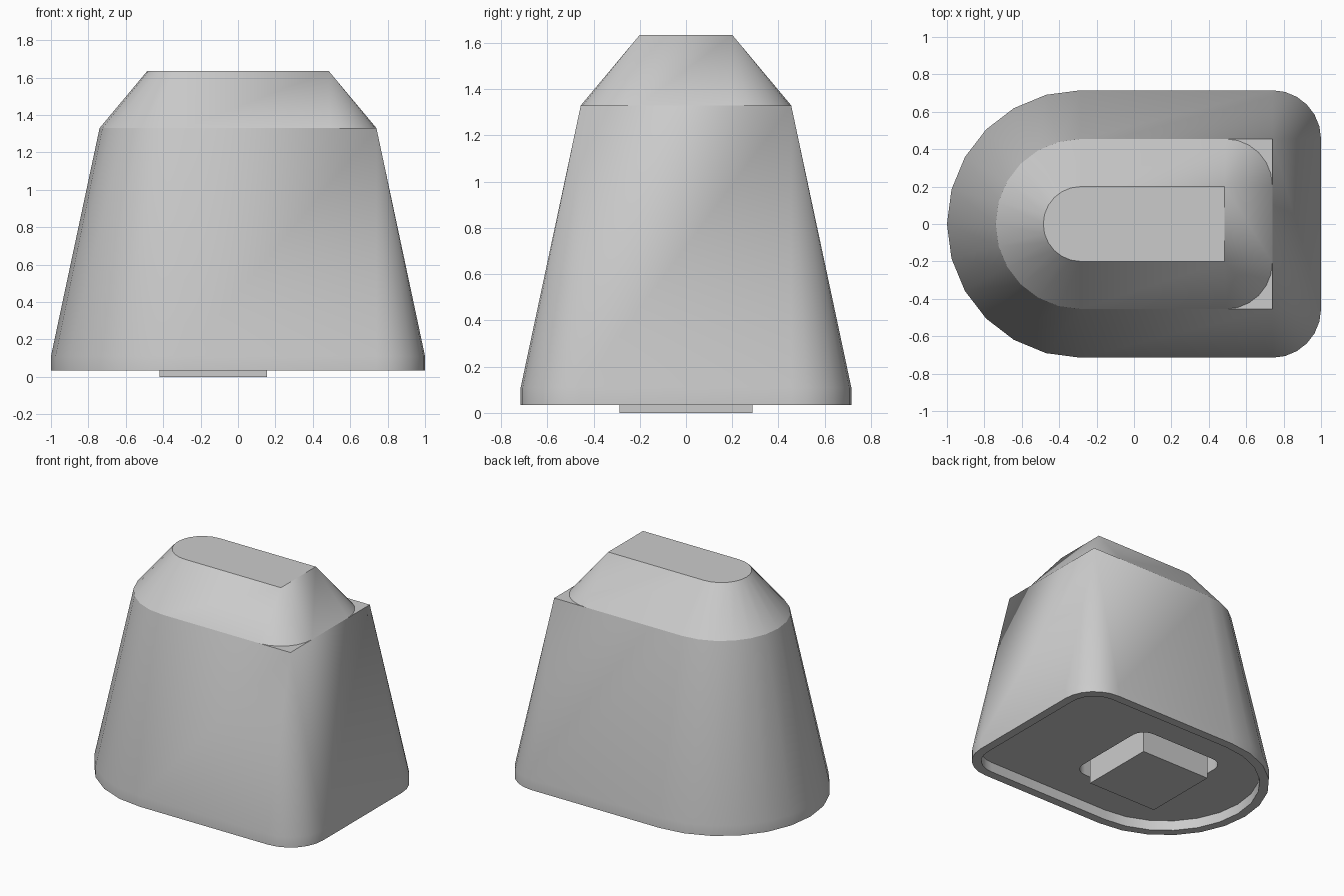
import bpy, bmesh, math
from mathutils import Vector

if "Cube" in bpy.data.objects:
    bpy.data.objects.remove(bpy.data.objects["Cube"], do_unlink=True)

STEPS = 6  # segments per rounded corner

grey = bpy.data.materials.new("light_grey")
grey.use_nodes = True
COLOR = (0.6, 0.6, 0.6, 1)
grey.diffuse_color = COLOR
grey.node_tree.nodes["Principled BSDF"].inputs["Base Color"].default_value = COLOR


def ring(x0, x1, half, r_left, r_right, z):
    """Rectangle outline with its own corner radius at each end."""
    corners = [(x1 - r_right, half - r_right, r_right, 0),
               (x0 + r_left, half - r_left, r_left, 90),
               (x0 + r_left, r_left - half, r_left, 180),
               (x1 - r_right, r_right - half, r_right, 270)]
    points = []
    for cx, cy, r, start in corners:
        for i in range(STEPS + 1):
            a = math.radians(start + 90 * i / STEPS)
            points.append(Vector((cx + r * math.cos(a), cy + r * math.sin(a), z)))
    return points


def footprint(inset, r_right, z):
    """D-shaped outline: full round at the left end, small corners at the right."""
    half = 0.715 - inset
    return ring(inset - 1, 1 - inset, half, half, r_right, z)


def loft(name, rings, cap_start=True):
    bm = bmesh.new()
    loops = [[bm.verts.new(p) for p in pts] for pts in rings]
    for a, b in zip(loops, loops[1:]):
        for i in range(len(a)):
            j = (i + 1) % len(a)
            bm.faces.new((a[i], a[j], b[j], b[i]))
    if cap_start:
        bm.faces.new(loops[0][::-1])
    bm.faces.new(loops[-1])
    bmesh.ops.remove_doubles(bm, verts=bm.verts, dist=0.0005)
    bmesh.ops.recalc_face_normals(bm, faces=bm.faces)
    mesh = bpy.data.meshes.new(name)
    bm.to_mesh(mesh)
    bm.free()
    mesh.materials.append(grey)
    obj = bpy.data.objects.new(name, mesh)
    bpy.context.collection.objects.link(obj)
    bpy.ops.object.select_all(action='DESELECT')
    obj.select_set(True)
    bpy.context.view_layer.objects.active = obj
    bpy.ops.object.shade_smooth_by_angle(angle=math.radians(20))
    return obj


# Tapered body with a recessed underside and a rounded stem pocket
loft("tapered_body", [
    ring(-0.50, 0.235, 0.367, 0.1, 0.1, 0.35),
    ring(-0.50, 0.235, 0.367, 0.1, 0.1, 0.11),
    footprint(0.065, 0.195, 0.11),
    footprint(0.065, 0.195, 0.035),
    footprint(0, 0.26, 0.035),
    footprint(0, 0.26, 0.11),
    footprint(0.26, 0, 1.33),
])

# Chamfered top whose right corners sharpen towards the flat
loft("chamfered_top", [
    footprint(0.26, 0.25, 1.33),
    footprint(0.515, 0, 1.635),
], cap_start=False)

# Square stem standing in the pocket
loft("square_stem", [
    ring(-0.42, 0.155, 0.287, 0, 0, 0),
    ring(-0.42, 0.155, 0.287, 0, 0, 0.35),
])
